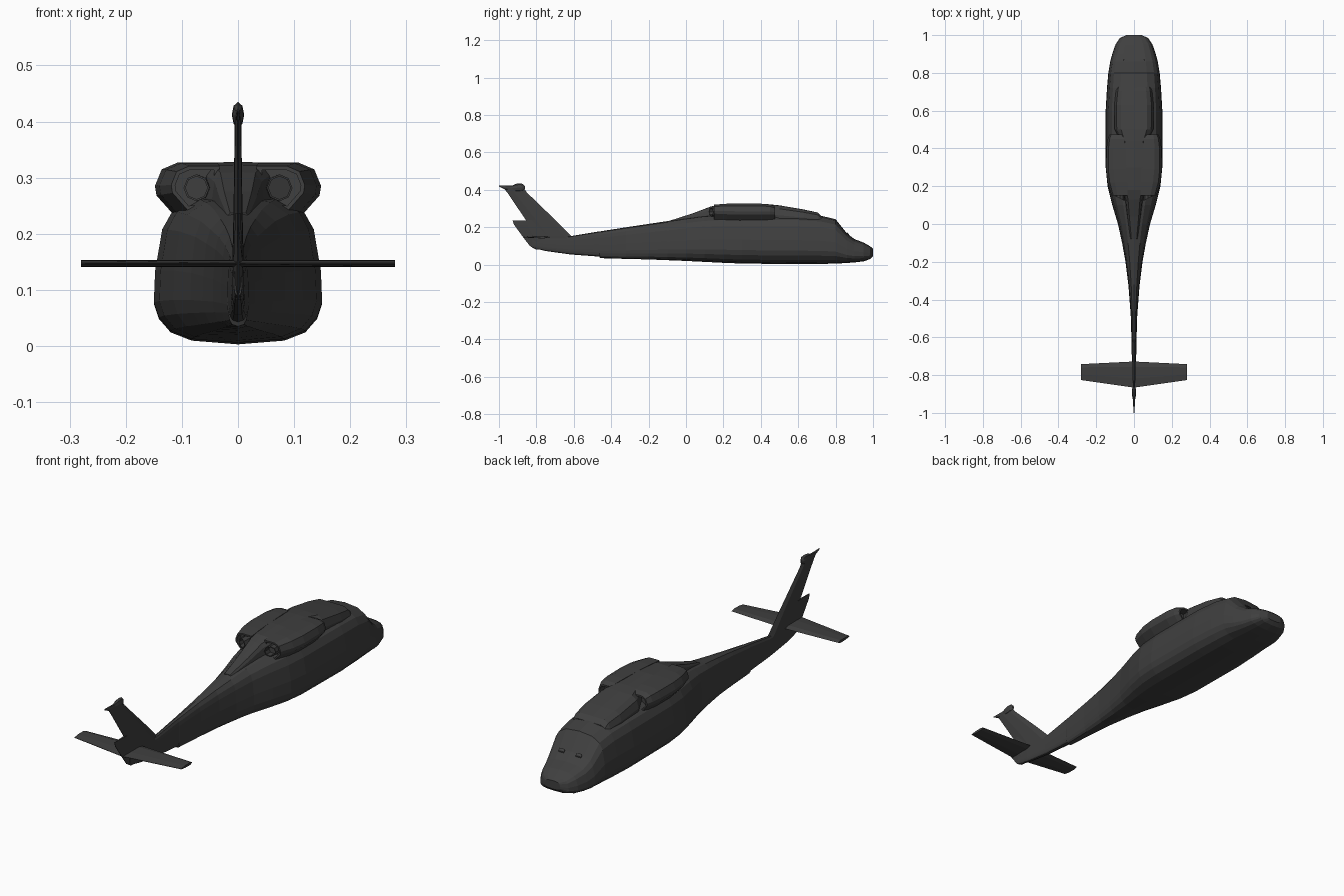
import bpy, bmesh
from mathutils import Vector
from math import cos, sin, pi

if "Cube" in bpy.data.objects:
    bpy.data.objects.remove(bpy.data.objects["Cube"])

dark = bpy.data.materials.new("dark_paint")
dark.diffuse_color = (0.05, 0.05, 0.05, 1)
dark.use_nodes = True
dark.node_tree.nodes["Principled BSDF"].inputs["Base Color"].default_value = dark.diffuse_color


def loft(name, rings, mirror=False, hole=None):
    """Skin closed rings; hole = list of (end ring index, inset factor, depth in y)."""
    bm = bmesh.new()
    rows = [[bm.verts.new(p) for p in r] for r in rings]
    n = len(rows[0])
    for a, b in zip(rows, rows[1:]):
        for i in range(n):
            j = (i + 1) % n
            bm.faces.new((a[i], a[j], b[j], b[i]))
    holes = {h[0]: h[1:] for h in hole or []}
    for end in (0, -1):
        row = rows[end]
        if end in holes:
            k, depth = holes[end]
            c = sum((v.co for v in row), Vector()) / n
            rim = [bm.verts.new(c + (v.co - c) * k) for v in row]
            floor = [bm.verts.new(v.co + Vector((0, depth, 0))) for v in rim]
            for a, b in ((row, rim), (rim, floor)):
                for i in range(n):
                    j = (i + 1) % n
                    bm.faces.new((a[i], a[j], b[j], b[i]))
            row = floor
        bm.faces.new(row)
    bmesh.ops.recalc_face_normals(bm, faces=bm.faces)
    me = bpy.data.meshes.new(name)
    bm.to_mesh(me)
    bm.free()
    me.materials.append(dark)
    ob = bpy.data.objects.new(name, me)
    bpy.context.collection.objects.link(ob)
    if mirror:
        m = ob.modifiers.new("mirror", 'MIRROR')
        m.use_mirror_merge = False
    return ob


def both_sides(half):
    """Close a right-hand half outline that starts and ends on x = 0."""
    return half + [(-x, z) for x, z in half[-2:0:-1]]


# Fuselage and tail boom: y, bottom, top, half width
body = both_sides([(0, 0), (.55, .025), (.8, .08), (.94, .17), (1, .27), (.985, .48),
                   (.9, .76), (.78, .88), (.5, .97), (0, 1)])
stations = [(1, .045, .085, .04), (.985, .03, .098, .075), (.95, .018, .118, .098),
            (.9, .012, .137, .115), (.86, .009, .168, .126), (.8, .006, .243, .136),
            (.72, .004, .262, .143), (.6, .003, .27, .15), (.3, .006, .272, .15),
            (.2, .01, .27, .14), (.1, .015, .264, .115), (0, .02, .25, .085),
            (-.1, .024, .233, .063), (-.2, .028, .218, .045), (-.32, .031, .2, .03),
            (-.46, .035, .178, .019), (-.463, .043, .178, .018), (-.62, .055, .152, .013),
            (-.75, .073, .15, .011), (-.82, .09, .15, .007)]
loft("fuselage", [[(x * w, y, b + z * (t - b)) for x, z in body] for y, b, t, w in stations])

# Roof cowling between the engines, fairing down into the boom: y, half width, top
roof = both_sides([(0, 0), (1, 0), (1.04, .55), (.93, .85), (.7, 1), (0, 1.01)])
loft("roof_cowling", [[(x * w, y, .2 + z * (t - .2)) for x, z in roof] for y, w, t in
     [(.725, .088, .258), (.705, .092, .278), (.63, .1, .294), (.5, .098, .316), (.44, .07, .322),
      (.3, .065, .327), (.18, .06, .322), (.13, .045, .309), (.04, .035, .275), (-.08, .02, .237)]])

# Engine nacelles with recessed intakes and exhausts: y, centre x, x scale, z centre, z scale
pod = [(-1, -.9), (.3, -1), (.95, -.2), (1, .15), (.78, .75), (.25, 1), (-1, 1)]
loft("engine_nacelle", [[(cx + x * sx, y, cz + z * sz) for x, z in pod] for y, cx, sx, cz, sz in
     [(.475, .093, .035, .276, .036), (.45, .095, .044, .278, .044), (.4, .096, .05, .278, .048),
      (.29, .094, .054, .278, .049), (.22, .088, .052, .279, .047), (.15, .076, .043, .281, .04)]],
     mirror=True, hole=[(0, .75, -.04), (-1, .8, .03)])

# Exhaust pipes angled out of the nacelle rears
loft("exhaust_pipe", [[(cx + .023 * cos(a * pi / 4), y + .5 * .023 * cos(a * pi / 4),
                        .282 + .024 * sin(a * pi / 4)) for a in range(8)]
     for y, cx in [(.2, .072), (.135, .074)]], mirror=True, hole=[(-1, .85, .03)])


def blade(le, te, h):
    """Lens shaped outline of a fin: chord position and thickness."""
    c = te - le
    return [(le, 0), (le + c * .2, h), (le + c * .65, h * .9), (te, h * .15),
            (te, -h * .15), (le + c * .65, -h * .9), (le + c * .2, -h)]


# Swept tail fin: z, leading edge, trailing edge, half thickness
loft("tail_fin", [[(t, c, z) for c, t in blade(le, te, h)] for z, le, te, h in
     [(.12, -.57, -.8, .01), (.155, -.615, -.81, .01), (.24, -.7, -.857, .008),
      (.385, -.85, -.955, .006), (.41, -.868, -.975, .006)]])

# Lower trailing part of the fin, ending at the notch
loft("lower_fin", [[(t, c, z) for c, t in blade(le, te, h)] for z, le, te, h in
     [(.082, -.72, -.805, .007), (.1, -.7, -.835, .009), (.15, -.7, -.873, .009),
      (.215, -.71, -.92, .006), (.237, -.73, -.927, .005)]])

# Gearbox fairing on the fin tip: y, half width, z centre, half height
loft("tail_gearbox", [[(w * cos(a * pi / 4), y, z + h * sin(a * pi / 4)) for a in range(8)]
     for y, w, z, h in [(-.862, .004, .412, .008), (-.873, .01, .413, .019),
                        (-.89, .011, .412, .023), (-.91, .01, .411, .021),
                        (-.93, .006, .411, .012), (-.965, .004, .412, .011),
                        (-1, .0015, .421, .003)]])

# Horizontal stabiliser, tapered towards both tips
loft("stabiliser", [[(x, c, .147 + t) for c, t in blade(le, te, .006)] for x, le, te in
     [(-.28, -.742, -.826), (0, -.728, -.866), (.28, -.742, -.826)]])

# Wipers at the foot of the windscreen
for s in (-1, 1):
    loft("wiper", [[(s * .045 + dx, y, z + dz) for dx, dz in
                    [(-.014, 0), (.014, 0), (.014, .005), (-.014, .005)]]
         for y, z in [(.872, .158), (.862, .167)]])
